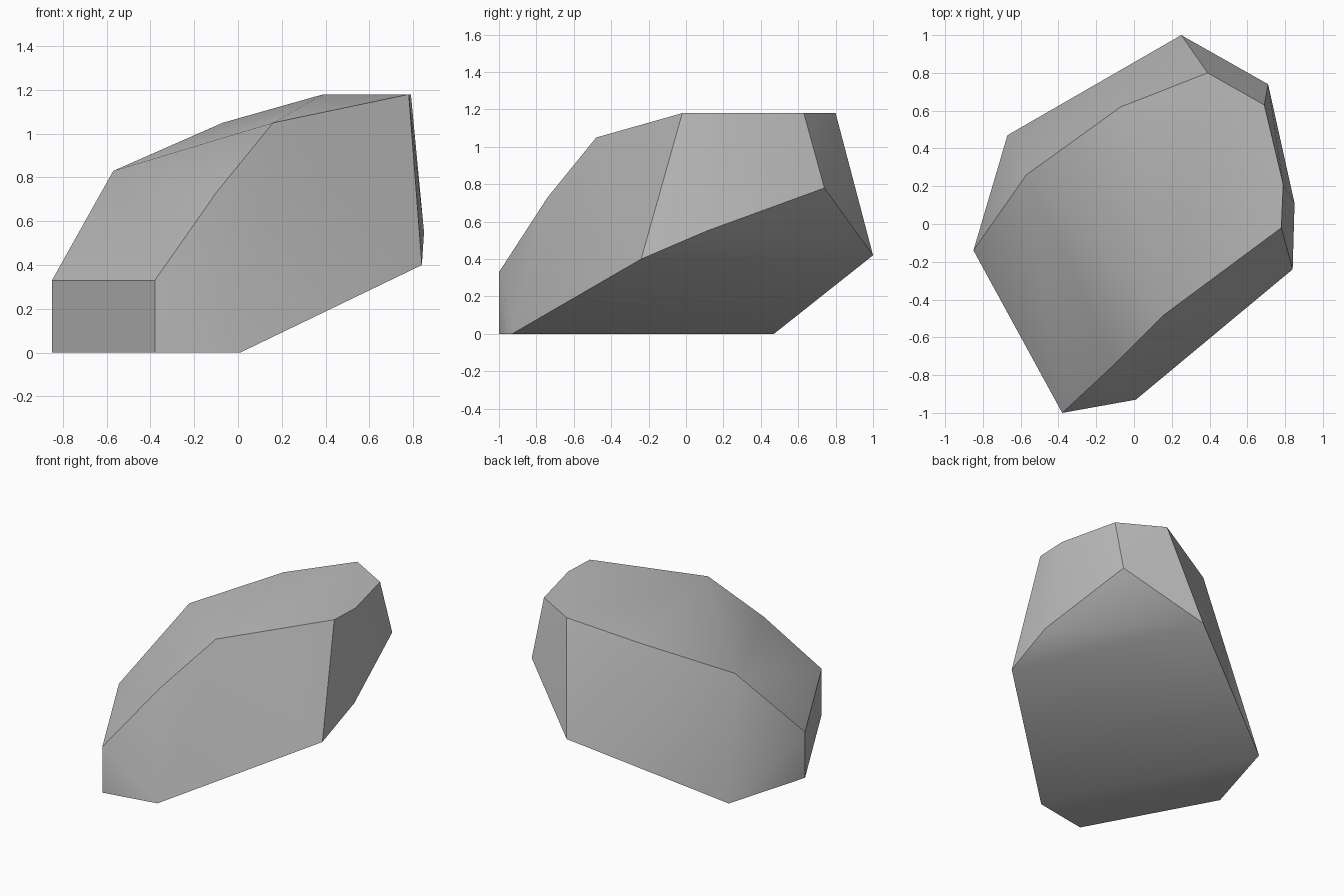
import bpy
import bmesh
import math

# Remove the default object
default_cube = bpy.data.objects.get("Cube")
if default_cube:
    bpy.data.objects.remove(default_cube, do_unlink=True)


def make_material(name, colour):
    material = bpy.data.materials.new(name)
    material.use_nodes = True
    material.diffuse_color = colour
    material.node_tree.nodes["Principled BSDF"].inputs["Base Color"].default_value = colour
    return material


def make_hull(name, rings, material):
    """Wrap a convex solid around several rings of corner points."""
    mesh = bpy.data.meshes.new(name)
    builder = bmesh.new()
    for ring in rings:
        for corner in ring:
            builder.verts.new(corner)
    result = bmesh.ops.convex_hull(builder, input=builder.verts[:])
    leftovers = {item for key in ("geom_interior", "geom_unused") for item in result[key]}
    loose = [item for item in leftovers if isinstance(item, bmesh.types.BMVert)]
    bmesh.ops.delete(builder, geom=loose, context="VERTS")
    bmesh.ops.recalc_face_normals(builder, faces=builder.faces[:])
    builder.to_mesh(mesh)
    builder.free()
    mesh.materials.append(material)
    solid = bpy.data.objects.new(name, mesh)
    bpy.context.collection.objects.link(solid)
    return solid


# Flat base resting on the ground
base_ring = [(-.85, -.14, 0), (-.38, -1, 0), (.01, -.93, 0), (-.67, .47, 0)]

# Overhanging rim on the raised side
rim_ring = [(.84, -.24, .4), (.85, .11, .55), (.71, .74, .78), (.25, 1, .42)]

# Low front edge rising along a bent slope to the flat crown
slope_ring = [(-.85, -.14, .33), (-.38, -1, .33), (-.1, -.74, .73),
              (.16, -.48, 1.05), (-.57, .26, .83), (-.07, .62, 1.05)]
crown_ring = [(.39, .8, 1.18), (.69, .63, 1.18), (.79, .21, 1.18), (.78, -.02, 1.18)]

stone_grey = make_material("stone grey", (.5, .5, .5, 1))
rock = make_hull("rock", [base_ring, rim_ring, slope_ring, crown_ring], stone_grey)

# Soft facets with crisp ridges
bpy.ops.object.select_all(action="DESELECT")
rock.select_set(True)
bpy.context.view_layer.objects.active = rock
bpy.ops.object.shade_smooth_by_angle(angle=math.radians(30))
